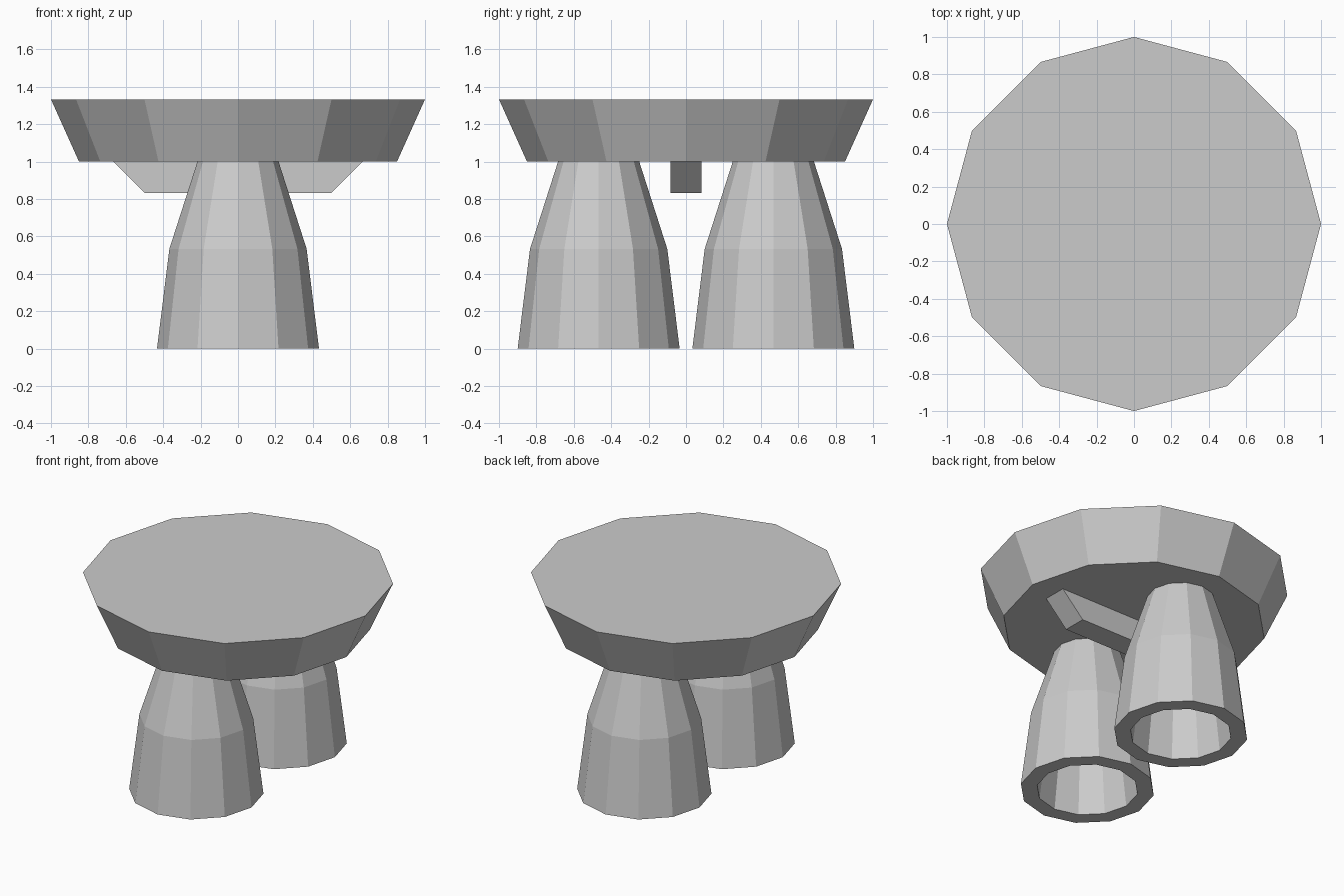
import bpy, bmesh
from math import cos, sin, pi

if "Cube" in bpy.data.objects:
    bpy.data.objects.remove(bpy.data.objects["Cube"])

SIDES = 12


def finish(name, bm):
    bmesh.ops.recalc_face_normals(bm, faces=bm.faces)
    mesh = bpy.data.meshes.new(name)
    bm.to_mesh(mesh)
    bm.free()
    obj = bpy.data.objects.new(name, mesh)
    bpy.context.collection.objects.link(obj)
    return obj


def lathe(name, profile, y=0, closed=False):
    """Stack 12-sided rings of (radius, z); cap the ends or join last ring to first."""
    bm = bmesh.new()
    rings = [[bm.verts.new((r * cos(2 * pi * i / SIDES), y + r * sin(2 * pi * i / SIDES), z))
              for i in range(SIDES)] for r, z in profile]
    pairs = list(zip(rings, rings[1:]))
    if closed:
        pairs.append((rings[-1], rings[0]))
    else:
        bm.faces.new(rings[0])
        bm.faces.new(rings[-1])
    for a, b in pairs:
        for i in range(SIDES):
            j = (i + 1) % SIDES
            bm.faces.new((a[i], a[j], b[j], b[i]))
    return finish(name, bm)


# Flared table top
lathe("table_top", [(0.85, 1.0), (1.0, 1.333)])

# Two hollow legs: outer wall up, inner wall back down
leg_profile = [(0.433, 0), (0.367, 0.533), (0.217, 1.0),
               (0.11, 1.0), (0.262, 0.525), (0.327, 0)]
for name, y in (("front_leg", -0.467), ("back_leg", 0.467)):
    lathe(name, leg_profile, y, closed=True)

# Cross brace under the top with sloped ends
bm = bmesh.new()
section = [(-0.667, 1.0), (-0.5, 0.833), (0.5, 0.833), (0.667, 1.0)]
face = bm.faces.new([bm.verts.new((x, -0.083, z)) for x, z in section])
ext = bmesh.ops.extrude_face_region(bm, geom=[face], use_keep_orig=True)
bmesh.ops.translate(bm, vec=(0, 0.166, 0),
                    verts=[v for v in ext["geom"] if isinstance(v, bmesh.types.BMVert)])
finish("brace", bm)
